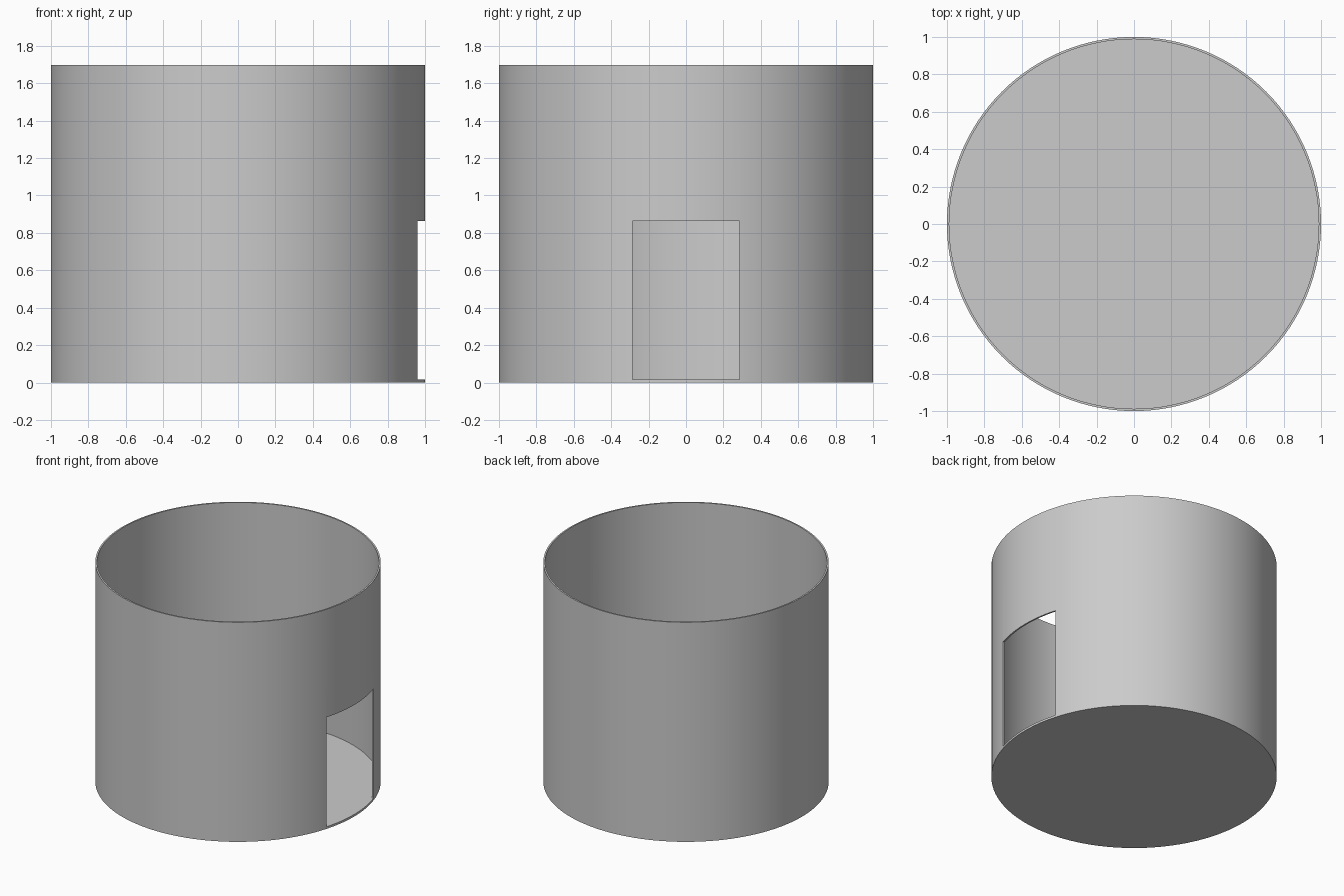
import bpy, bmesh, math
from mathutils import Matrix, Vector

if "Cube" in bpy.data.objects:
    bpy.data.objects.remove(bpy.data.objects["Cube"], do_unlink=True)

RADIUS, INNER, HEIGHT, FLOOR = 1.0, 0.988, 1.698, 0.016
SEGMENTS = 128
DOOR_HALF, DOOR_TOP = 0.285, 0.863

grey = bpy.data.materials.new("plain grey")
grey.use_nodes = True
colour = (0.6, 0.6, 0.6, 1)
grey.diffuse_color = colour
grey.node_tree.nodes["Principled BSDF"].inputs["Base Color"].default_value = colour


def add_object(name, bm):
    bmesh.ops.recalc_face_normals(bm, faces=bm.faces)
    mesh = bpy.data.meshes.new(name)
    bm.to_mesh(mesh)
    bm.free()
    mesh.materials.append(grey)
    obj = bpy.data.objects.new(name, mesh)
    bpy.context.collection.objects.link(obj)
    return obj


# Open cylindrical shell with a thin floor, turned from one profile
bm = bmesh.new()
profile = [(0, 0), (RADIUS, 0), (RADIUS, HEIGHT), (INNER, HEIGHT), (INNER, FLOOR), (0, FLOOR)]
verts = [bm.verts.new((r, 0, z)) for r, z in profile]
edges = [bm.edges.new(pair) for pair in zip(verts, verts[1:])]
bmesh.ops.spin(bm, geom=verts + edges, cent=(0, 0, 0), axis=(0, 0, 1),
               angle=math.tau, steps=SEGMENTS, use_duplicate=False)
bmesh.ops.remove_doubles(bm, verts=bm.verts, dist=0.0001)
shell = add_object("round_wall_and_floor", bm)

# Doorway cutter on the left side, resting just above the floor
bottom = FLOOR + 0.0005
bm = bmesh.new()
bmesh.ops.create_cube(bm, size=1, matrix=Matrix.Translation(
    Vector((1, 0, (bottom + DOOR_TOP) / 2))) @ Matrix.Diagonal(
    (0.4, 2 * DOOR_HALF, DOOR_TOP - bottom, 1)))
cutter = add_object("doorway_cutter", bm)
cutter.hide_render = True

# Cut the doorway, then drop the cutter
cut = shell.modifiers.new("doorway", "BOOLEAN")
cut.operation = "DIFFERENCE"
cut.solver = "EXACT"
cut.object = cutter
bpy.ops.object.select_all(action="DESELECT")
bpy.context.view_layer.objects.active = shell
shell.select_set(True)
bpy.ops.object.modifier_apply(modifier=cut.name)
bpy.data.objects.remove(cutter, do_unlink=True)

# Smooth round wall with crisp rims
bpy.ops.object.shade_smooth_by_angle(angle=math.radians(30))
